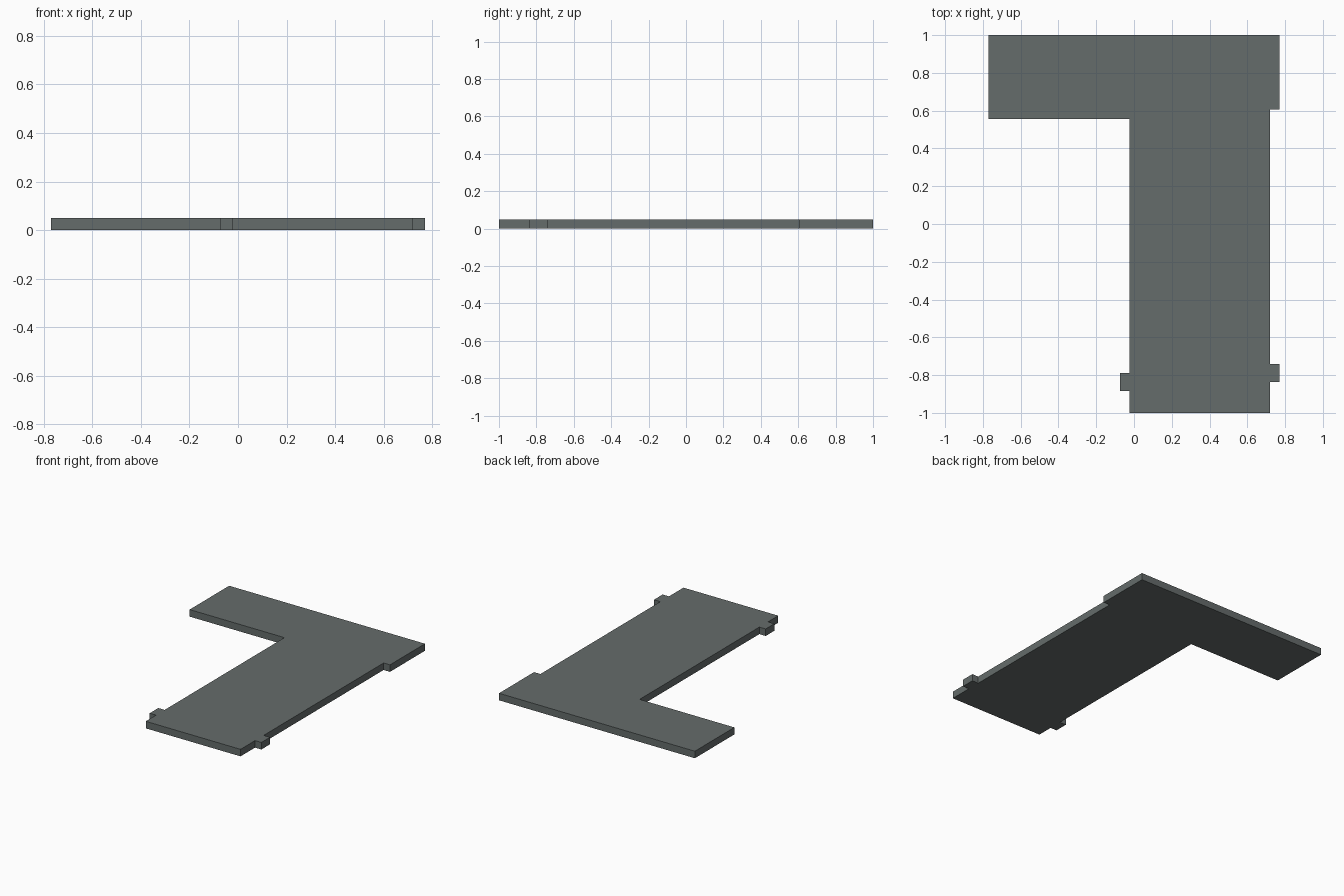
import bpy
import bmesh

if "Cube" in bpy.data.objects:
    bpy.data.objects.remove(bpy.data.objects["Cube"])

THICK = 0.05

grey = bpy.data.materials.new("slate_grey")
grey.diffuse_color = (0.13, 0.15, 0.147, 1.0)
grey.use_nodes = True
grey.node_tree.nodes["Principled BSDF"].inputs["Base Color"].default_value = grey.diffuse_color

# Plan outline, counter-clockwise from the front left corner of the stem
outline = [
    (-0.025, -1.0), (0.72, -1.0),
    # right tab
    (0.72, -0.837), (0.77, -0.837), (0.77, -0.74), (0.72, -0.74),
    # step up to the wide back arm
    (0.72, 0.607), (0.77, 0.607), (0.77, 1.0),
    (-0.77, 1.0), (-0.77, 0.557), (-0.025, 0.557),
    # left tab
    (-0.025, -0.788), (-0.075, -0.788), (-0.075, -0.885), (-0.025, -0.885),
]

# Slab: fill the outline and extrude it upward
bm = bmesh.new()
base = bm.faces.new([bm.verts.new((x, y, 0)) for x, y in outline])
result = bmesh.ops.extrude_face_region(bm, geom=[base], use_keep_orig=True)
top = [v for v in result["geom"] if isinstance(v, bmesh.types.BMVert)]
bmesh.ops.translate(bm, verts=top, vec=(0, 0, THICK))
bmesh.ops.recalc_face_normals(bm, faces=bm.faces)

mesh = bpy.data.meshes.new("floor_slab")
bm.to_mesh(mesh)
bm.free()
mesh.materials.append(grey)
bpy.context.collection.objects.link(bpy.data.objects.new("floor_slab", mesh))
